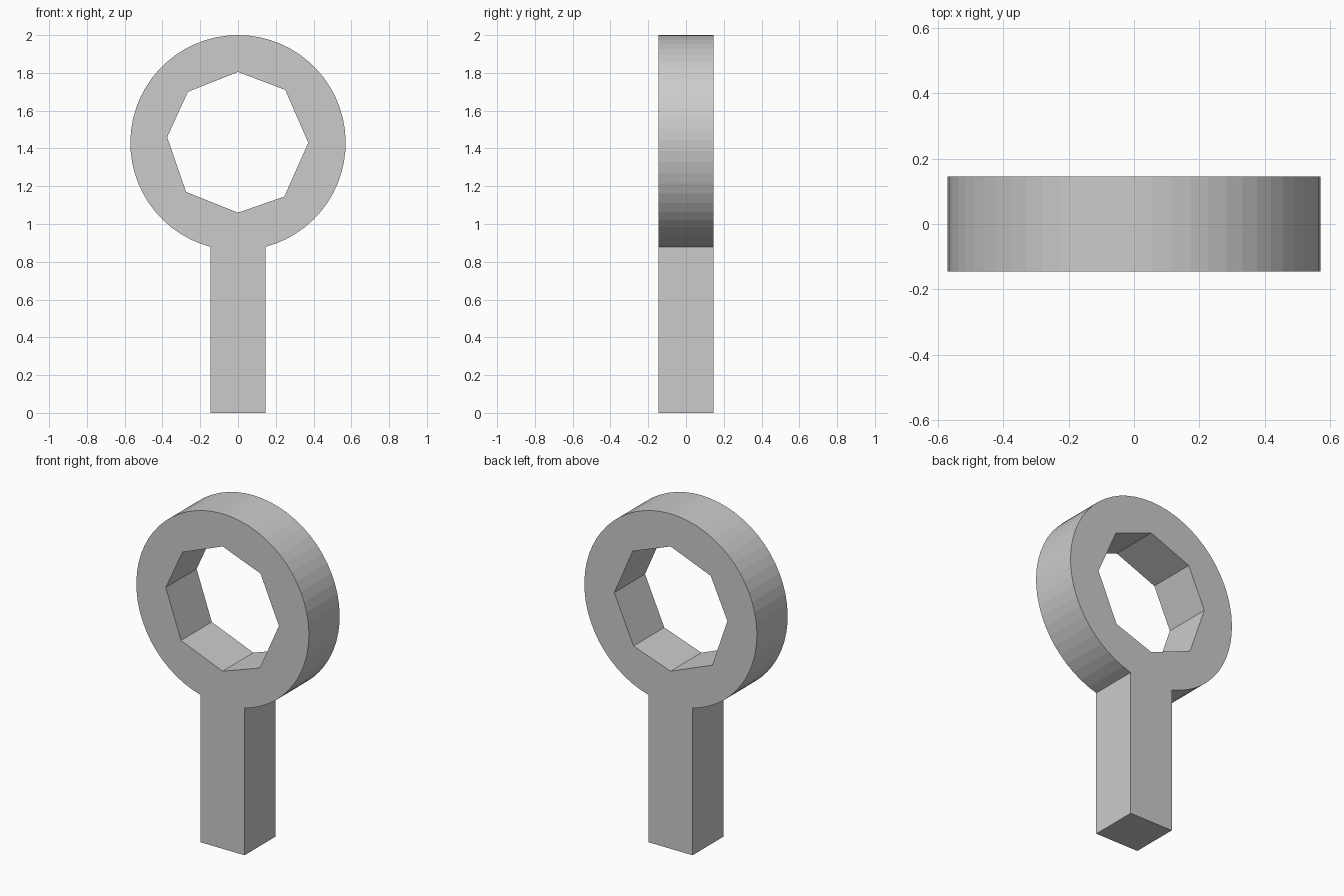
import bpy, bmesh
from math import pi, sin, cos, asin, radians
from mathutils import Matrix

if "Cube" in bpy.data.objects:
    bpy.data.objects.remove(bpy.data.objects["Cube"])

HALF = 0.145            # half thickness of handle and ring
R, CZ = 0.57, 1.43      # ring outer radius and centre height

# Outer outline: handle foot, then the arc of the ring
a = asin(HALF / R)
steps = 56
outline = [(-HALF, 0), (HALF, 0)]
for i in range(steps + 1):
    t = -pi / 2 + a + (2 * pi - 2 * a) * i / steps
    outline.append((R * cos(t), CZ + R * sin(t)))

# Slightly irregular eight-sided opening
opening = [(0, 1.805), (0.25, 1.71), (0.372, 1.43), (0.245, 1.145),
           (0, 1.06), (-0.275, 1.17), (-0.375, 1.46), (-0.265, 1.70)]


def add_loop(curve, points):
    spline = curve.splines.new('POLY')
    spline.points.add(len(points) - 1)
    for p, (x, z) in zip(spline.points, points):
        p.co = (x, z, 0, 1)
    spline.use_cyclic_u = True


# Fill and extrude the profile
curve = bpy.data.curves.new("ring_profile", 'CURVE')
curve.dimensions = '2D'
curve.fill_mode = 'BOTH'
curve.extrude = HALF
add_loop(curve, outline)
add_loop(curve, opening)
helper = bpy.data.objects.new("ring_profile", curve)
bpy.context.collection.objects.link(helper)
bpy.context.view_layer.update()
deps = bpy.context.evaluated_depsgraph_get()
mesh = bpy.data.meshes.new_from_object(helper.evaluated_get(deps))
bpy.data.objects.remove(helper)

# Stand the solid upright and weld its caps to its walls
bm = bmesh.new()
bm.from_mesh(mesh)
bm.transform(Matrix.Rotation(radians(90), 4, 'X'))
bmesh.ops.remove_doubles(bm, verts=bm.verts, dist=0.0005)
bmesh.ops.recalc_face_normals(bm, faces=bm.faces)
for f in bm.faces:
    f.smooth = False
bm.to_mesh(mesh)
bm.free()
ring = bpy.data.objects.new("ring_with_handle", mesh)
bpy.context.collection.objects.link(ring)
